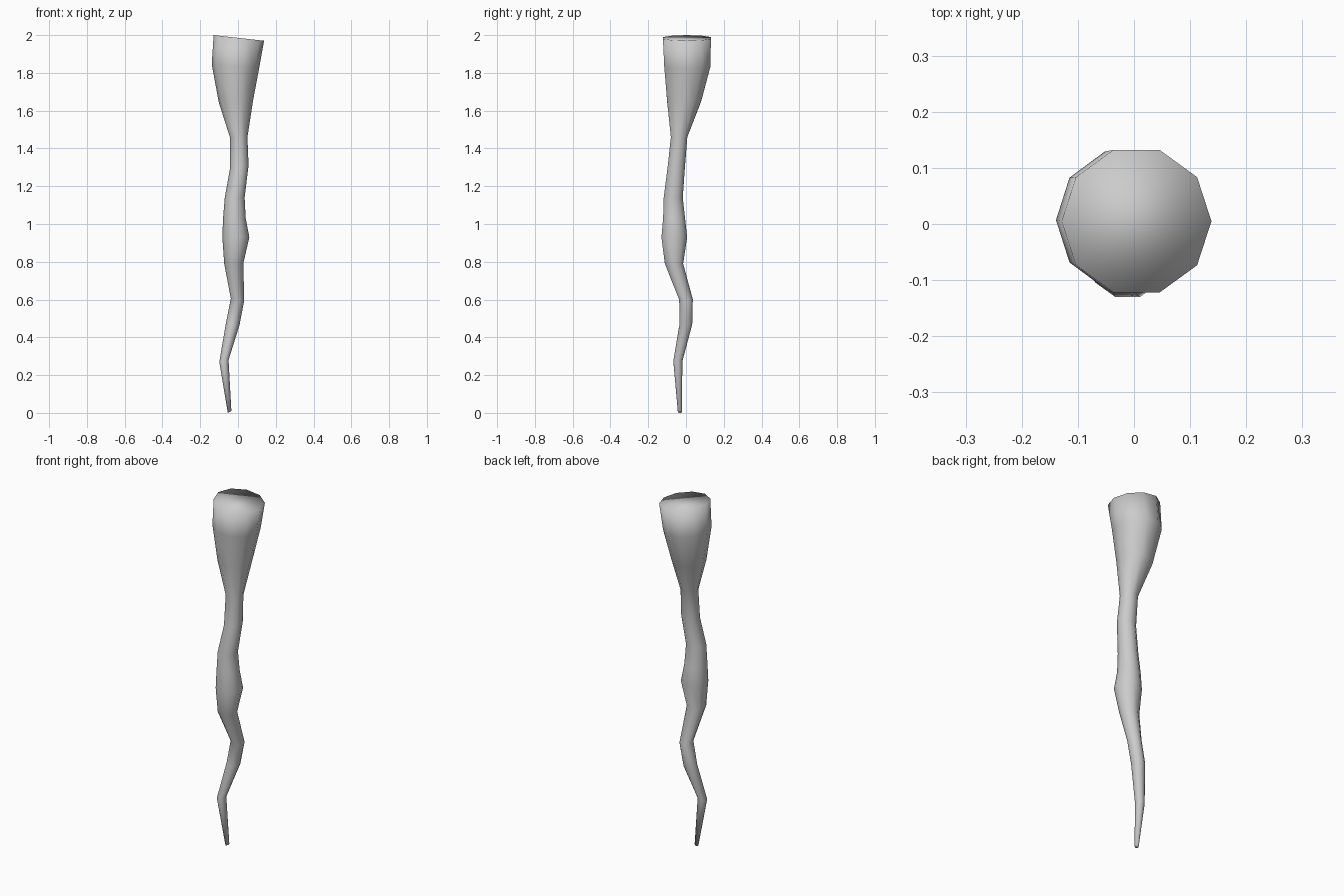
import bpy, bmesh, math

if "Cube" in bpy.data.objects:
    bpy.data.objects.remove(bpy.data.objects["Cube"])

SIDES = 10

# Root path, top to tip: z on the axis, x min, x max, y min, y max, rise in z from left to right
RINGS = [
    (1.985, -0.129, 0.138, -0.122, 0.132, -0.03),
    (1.835, -0.139, 0.112, -0.115, 0.129, -0.02),
    (1.65, -0.102, 0.080, -0.100, 0.080, 0.01),
    (1.46, -0.043, 0.050, -0.080, 0.007, 0.0),
    (1.30, -0.043, 0.056, -0.097, -0.006, 0.02),
    (1.14, -0.070, 0.035, -0.118, -0.017, 0.0),
    (1.03, -0.079, 0.041, -0.121, -0.005, 0.0),
    (0.93, -0.083, 0.060, -0.130, 0.006, 0.0),
    (0.79, -0.073, 0.028, -0.112, -0.015, 0.0),
    (0.60, -0.038, 0.033, -0.036, 0.036, -0.01),
    (0.47, -0.064, 0.008, -0.034, 0.033, -0.01),
    (0.275, -0.099, -0.050, -0.067, -0.019, 0.01),
    (0.005, -0.054, -0.035, -0.043, -0.022, 0.01),
]


def add_ring(bm, z, x0, x1, y0, y1, rise):
    """Tilted ten-sided ring filling the given width and depth."""
    rx = (x1 - x0) / 2
    ry = (y1 - y0) / 2 / math.cos(math.pi / SIDES)
    verts = []
    for i in range(SIDES):
        a = 2 * math.pi * i / SIDES
        verts.append(bm.verts.new((
            (x0 + x1) / 2 + rx * math.cos(a),
            (y0 + y1) / 2 + ry * math.sin(a),
            z + rise / 2 * math.cos(a))))
    return verts


# Winding tapered root with closed ends
bm = bmesh.new()
rings = [add_ring(bm, *r) for r in RINGS]
for upper, lower in zip(rings, rings[1:]):
    for i in range(SIDES):
        j = (i + 1) % SIDES
        bm.faces.new((upper[i], lower[i], lower[j], upper[j]))
bm.faces.new(rings[0])
bm.faces.new(rings[-1][::-1])
bmesh.ops.recalc_face_normals(bm, faces=bm.faces)
for f in bm.faces:
    f.smooth = True

mesh = bpy.data.meshes.new("root")
bm.to_mesh(mesh)
bm.free()
root = bpy.data.objects.new("root", mesh)
bpy.context.collection.objects.link(root)
